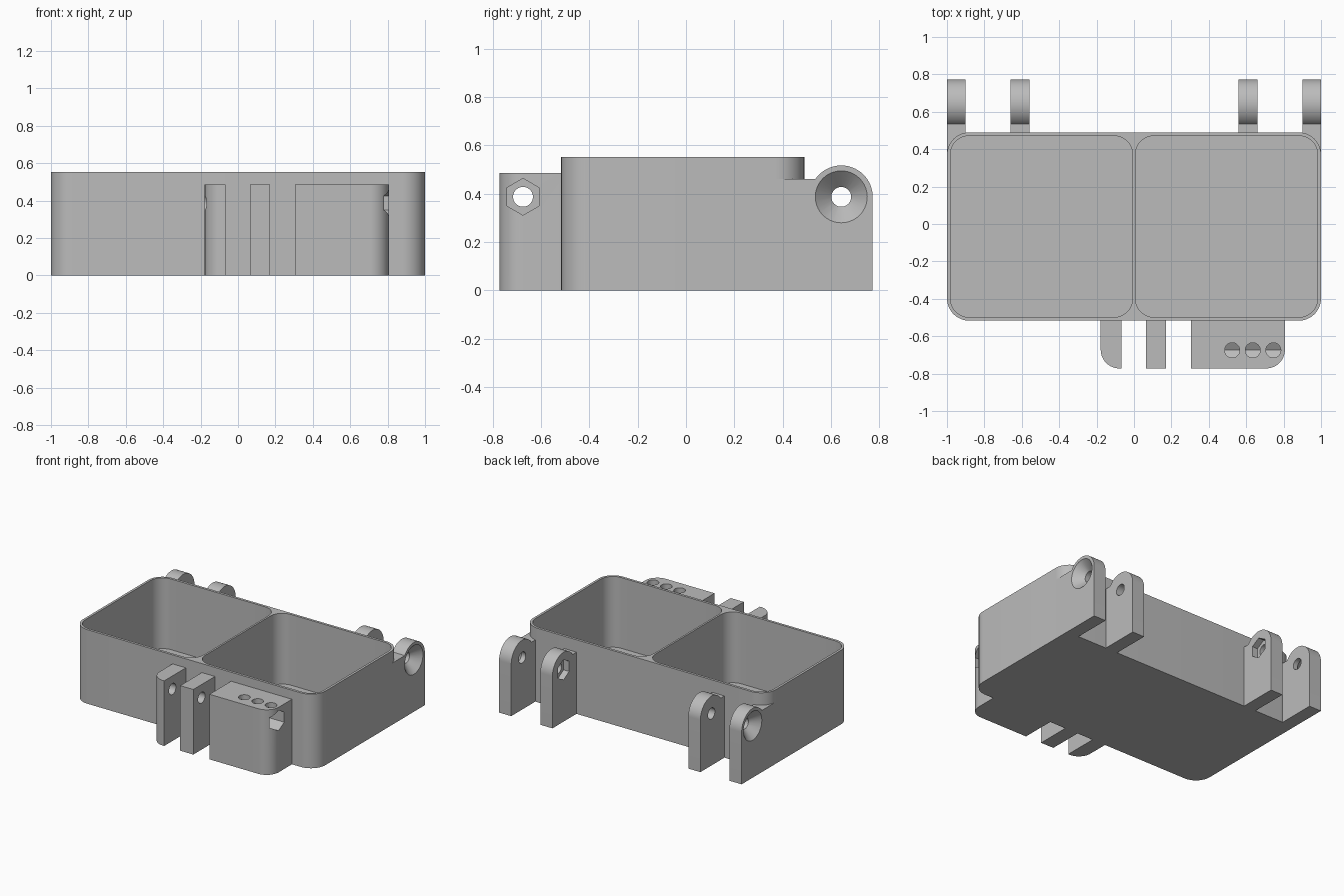
import bpy
import bmesh
from math import cos, sin, pi, radians, asin

default = bpy.data.objects.get("Cube")
if default:
    bpy.data.objects.remove(default, do_unlink=True)

grey = bpy.data.materials.new("plain grey")
grey.use_nodes = True
grey.diffuse_color = (0.5, 0.5, 0.5, 1)
grey.node_tree.nodes["Principled BSDF"].inputs["Base Color"].default_value = (0.5, 0.5, 0.5, 1)

HEIGHT = 0.552        # tray rim
PIVOT_Z = 0.387       # height of all pin holes
HINGE_Y = 0.643       # rear pin axis
LATCH_Y = -0.675      # front pin axis
HOLE_R = 0.041
HEX_R = 0.076


def arc(cx, cy, r, a0, a1, n=16):
    """Points on an arc, angles in degrees."""
    angles = [radians(a0 + (a1 - a0) * i / n) for i in range(n + 1)]
    return [(cx + r * cos(a), cy + r * sin(a)) for a in angles]


def rounded(x0, x1, y0, y1, front_left=0, front_right=0, back=0):
    """Rectangle outline with chosen corner radii."""
    corners = [(x0, y0, 1, 1, front_left, 180), (x1, y0, -1, 1, front_right, 270),
               (x1, y1, -1, -1, back, 0), (x0, y1, 1, -1, back, 90)]
    pts = []
    for x, y, sx, sy, r, a in corners:
        pts += arc(x + sx * r, y + sy * r, r, a, a + 90) if r else [(x, y)]
    return pts


def loft(name, start, end, axis, lo, hi):
    """Solid between two matching outlines placed along an axis."""
    bm = bmesh.new()

    def ring(pts, t):
        return [bm.verts.new((t, a, b) if axis == "x" else (a, b, t)) for a, b in pts]

    r0, r1 = ring(start, lo), ring(end, hi)
    bm.faces.new(r0)
    bm.faces.new(r1)
    for i in range(len(r0)):
        j = (i + 1) % len(r0)
        bm.faces.new((r0[i], r0[j], r1[j], r1[i]))
    bmesh.ops.recalc_face_normals(bm, faces=bm.faces)
    mesh = bpy.data.meshes.new(name)
    bm.to_mesh(mesh)
    bm.free()
    mesh.materials.append(grey)
    obj = bpy.data.objects.new(name, mesh)
    bpy.context.collection.objects.link(obj)
    return obj


def prism(name, pts, axis, lo, hi):
    return loft(name, pts, pts, axis, lo, hi)


def circle(cx, cy, r, sides=40, turn=0):
    return [(cx + r * cos(turn + 2 * pi * i / sides),
             cy + r * sin(turn + 2 * pi * i / sides)) for i in range(sides)]


def pin_hole(y, lo, hi):
    return prism("hole_cutter", circle(y, PIVOT_Z, HOLE_R), "x", lo, hi)


def hex_pocket(y, lo, hi):
    return prism("hex_cutter", circle(y, PIVOT_Z, HEX_R, 6, pi / 2), "x", lo, hi)


def finish(obj, cutters):
    """Cut, bake the result, drop the cutters and shade."""
    for c in cutters:
        c.hide_render = True
        mod = obj.modifiers.new("cut", "BOOLEAN")
        mod.operation, mod.solver, mod.object = "DIFFERENCE", "EXACT", c
    graph = bpy.context.evaluated_depsgraph_get()
    graph.update()
    mesh = bpy.data.meshes.new_from_object(obj.evaluated_get(graph))
    obj.modifiers.clear()
    obj.data = mesh
    for c in cutters:
        bpy.data.objects.remove(c, do_unlink=True)
    bpy.ops.object.select_all(action="DESELECT")
    obj.select_set(True)
    bpy.context.view_layer.objects.active = obj
    bpy.ops.object.shade_smooth_by_angle(angle=radians(30))


def compartments():
    """Cutters for the two open compartments."""
    return [prism("compartment_cutter", rounded(x0, x1, -0.498, 0.471, 0.1, 0.1, 0.1),
                  "z", 0.025, HEIGHT + 0.1)
            for x0, x1 in ((-0.982, -0.007), (0.007, 0.982))]


# Tray with two compartments
tray = prism("tray", rounded(-1, 1, -0.517, 0.49, 0.12, 0.12, 0.12), "z", 0, HEIGHT)
finish(tray, compartments())


# Rear hinge lugs
def lug_outline(y0):
    r, shoulder = 0.13, 0.46
    end = 180 - math_deg(asin((shoulder - PIVOT_Z) / r))
    return [(y0, 0), (HINGE_Y + r, 0)] + arc(HINGE_Y, PIVOT_Z, r, 0, end, 32) + [(y0, shoulder)]


def math_deg(a):
    return a * 180 / pi


for side, word in ((1, "left"), (-1, "right")):
    # Outer lug fills the tray corner and has a countersunk hole
    lo, hi = sorted((side * 0.9, side))
    outer = prism("outer_hinge_lug_" + word, lug_outline(0.37), "x", lo, hi)
    sink = loft("countersink_cutter", circle(HINGE_Y, PIVOT_Z, 0.118),
                circle(HINGE_Y, PIVOT_Z, HOLE_R - 0.001), "x", side * 1.01, side * 0.935)
    finish(outer, [pin_hole(HINGE_Y, lo - 0.1, hi + 0.1), sink] + compartments())

    # Inner lug has a hexagonal pocket on its inward face
    lo, hi = sorted((side * 0.56, side * 0.66))
    inner = prism("inner_hinge_lug_" + word, lug_outline(0.485), "x", lo, hi)
    p0, p1 = sorted((side * 0.5, side * 0.605))
    finish(inner, [pin_hole(HINGE_Y, lo - 0.1, hi + 0.1), hex_pocket(HINGE_Y, p0, p1)])

# Front latch tabs
FRONT, BACK, LATCH_TOP = -0.772, -0.512, 0.485
for name, x0, x1, r in (("latch_tab_outer", -0.178, -0.068, 0.1),
                        ("latch_tab_middle", 0.064, 0.172, 0)):
    tab = prism(name, rounded(x0, x1, FRONT, BACK, r), "z", 0, LATCH_TOP)
    finish(tab, [pin_hole(LATCH_Y, x0 - 0.05, x1 + 0.05)])

# Front latch block with hexagonal channel and three top holes
block = prism("latch_block", rounded(0.305, 0.807, FRONT, BACK, 0, 0.1), "z", 0, LATCH_TOP)
top_holes = [prism("top_hole_cutter", circle(x, LATCH_Y, 0.04), "z", PIVOT_Z, 0.6)
             for x in (0.525, 0.635, 0.745)]
finish(block, [pin_hole(LATCH_Y, 0.25, 0.9), hex_pocket(LATCH_Y, 0.46, 0.9)] + top_holes)
